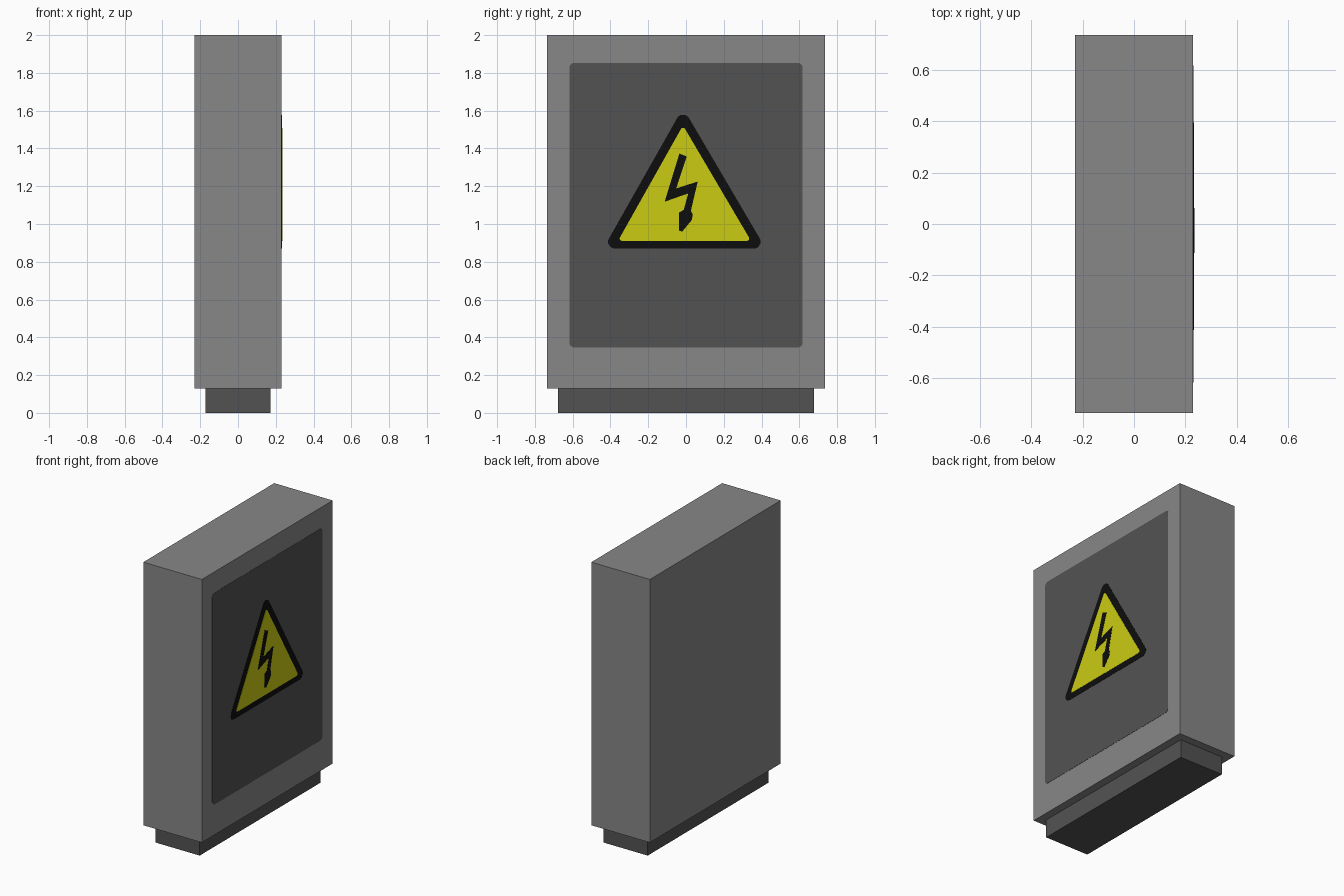
import bpy, bmesh
from math import tan
from mathutils import Vector

if "Cube" in bpy.data.objects:
    bpy.data.objects.remove(bpy.data.objects["Cube"])


def material(name, r, g, b):
    m = bpy.data.materials.new(name)
    m.diffuse_color = (r, g, b, 1)
    m.use_nodes = True
    m.node_tree.nodes["Principled BSDF"].inputs["Base Color"].default_value = m.diffuse_color
    return m


GREY = material("cabinet grey", 0.245, 0.245, 0.245)
DARK = material("dark grey", 0.086, 0.086, 0.086)
YELLOW = material("warning yellow", 0.60, 0.60, 0.007)
BLACK = material("warning black", 0.004, 0.004, 0.004)
FACE_X = 0.23


def finish(name, bm, mat):
    bmesh.ops.recalc_face_normals(bm, faces=bm.faces)
    me = bpy.data.meshes.new(name)
    bm.to_mesh(me)
    bm.free()
    me.materials.append(mat)
    ob = bpy.data.objects.new(name, me)
    bpy.context.collection.objects.link(ob)


def box(name, hx, hy, z0, z1, mat):
    bm = bmesh.new()
    bmesh.ops.create_cube(bm, size=1)
    for v in bm.verts:
        v.co = (v.co.x * 2 * hx, v.co.y * 2 * hy, z0 if v.co.z < 0 else z1)
    finish(name, bm, mat)


def rounded(points, r, steps=5):
    """Round each corner of a convex outline with a fillet of radius r."""
    out = []
    pts = [Vector(p) for p in points]
    for i, p in enumerate(pts):
        a = (pts[i - 1] - p).normalized()
        b = (pts[(i + 1) % len(pts)] - p).normalized()
        half = a.angle(b) / 2
        t = r / tan(half)
        centre = p + (a + b).normalized() * (r * r + t * t) ** 0.5
        u, w = p + a * t - centre, p + b * t - centre
        for k in range(steps + 1):
            d = u.lerp(w, k / steps).normalized() * r
            out.append(centre + d)
    return out


def plate(name, outline, thickness, mat):
    """Thin plate on the +x face from a (y, z) outline."""
    bm = bmesh.new()
    face = bm.faces.new([bm.verts.new((FACE_X, p[0], p[1])) for p in outline])
    ext = bmesh.ops.extrude_face_region(bm, geom=[face], use_keep_orig=True)
    for v in ext["geom"]:
        if isinstance(v, bmesh.types.BMVert):
            v.co.x += thickness
    finish(name, bm, mat)


# Cabinet and plinth
box("cabinet_body", 0.23, 0.735, 0.13, 2.0, GREY)
box("plinth", 0.173, 0.677, 0.0, 0.13, DARK)

# Door panel
plate("door_panel", rounded([(-0.618, 0.347), (0.618, 0.347),
                             (0.618, 1.852), (-0.618, 1.852)], 0.025), 0.0015, DARK)

# Warning sign: black border, yellow field, bolt
plate("sign_border", rounded([(-0.438, 0.87), (0.422, 0.87), (-0.016, 1.615)], 0.035),
      0.003, BLACK)
plate("sign_field", rounded([(-0.36, 0.911), (0.344, 0.911), (-0.016, 1.522)], 0.012),
      0.0045, YELLOW)
bolt = [(-0.035, 1.373), (0.004, 1.357), (-0.052, 1.188), (0.062, 1.225),
        (0.026, 1.07), (0.036, 1.05), (0.03, 1.02), (-0.02, 0.96),
        (-0.036, 0.965), (-0.038, 1.06), (-0.012, 1.075), (0.012, 1.162),
        (-0.113, 1.118)]
plate("sign_bolt", bolt, 0.006, BLACK)
